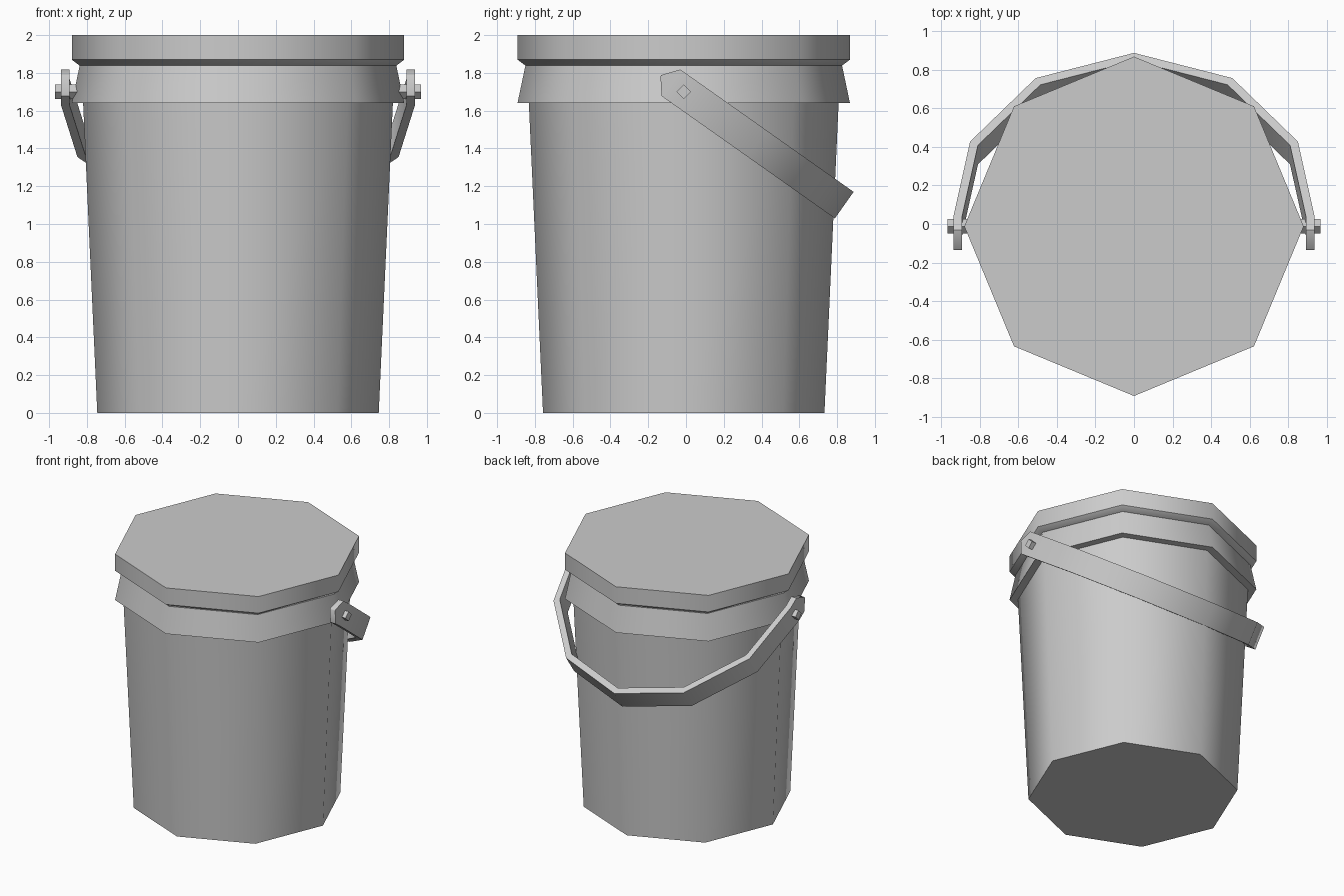
import bpy, bmesh, math
from mathutils import Matrix, Vector

cube = bpy.data.objects.get("Cube")
if cube:
    bpy.data.objects.remove(cube, do_unlink=True)

AXIS_Y = -0.012
PIVOT_Z = 1.70

grey = bpy.data.materials.new("light grey plastic")
grey.use_nodes = True
grey.diffuse_color = (0.6, 0.6, 0.6, 1)
grey.node_tree.nodes["Principled BSDF"].inputs["Base Color"].default_value = (0.6, 0.6, 0.6, 1)


def finish(name, bm, smooth=True):
    bmesh.ops.recalc_face_normals(bm, faces=bm.faces)
    mesh = bpy.data.meshes.new(name)
    bm.to_mesh(mesh)
    bm.free()
    mesh.materials.append(grey)
    ob = bpy.data.objects.new(name, mesh)
    bpy.context.collection.objects.link(ob)
    if smooth:
        bpy.ops.object.select_all(action="DESELECT")
        ob.select_set(True)
        bpy.context.view_layer.objects.active = ob
        bpy.ops.object.shade_smooth_by_angle(angle=math.radians(50))
    return ob


def loft(bm, rings):
    """Skin matching vertex rings and cap both ends."""
    rings = [[bm.verts.new(p) for p in ring] for ring in rings]
    for a, b in zip(rings, rings[1:]):
        n = len(a)
        for i in range(n):
            j = (i + 1) % n
            bm.faces.new((a[i], a[j], b[j], b[i]))
    bm.faces.new(rings[0])
    bm.faces.new(rings[-1])


def turned(name, profile, sides=8):
    bm = bmesh.new()
    angles = [math.tau * i / sides for i in range(sides)]
    loft(bm, [[(r * math.cos(a), AXIS_Y + r * math.sin(a), z) for a in angles]
              for r, z in profile])
    return finish(name, bm)


# Octagonal pail: tapered wall, flared skirt, undercut and lid
turned("pail_with_lid", [(0.745, 0), (0.82, 1.64), (0.88, 1.64),
                         (0.838, 1.84), (0.84, 1.84), (0.88, 1.87), (0.88, 2.0)])

# Handle: faceted strap lying in a plane that slopes down to the back
along = Vector((0, 0.817, -0.577))
across = Vector((0, 0.577, 0.817))
pivot = Vector((0, AXIS_Y, PIVOT_Z))
# Half path: x, distance from pivot, half width
half = [(0.937, -0.148, 0.004), (0.937, -0.083, 0.086), (0.937, 0.0, 0.086),
        (0.85, 0.477, 0.086), (0.51, 0.88, 0.086)]
path = half + [(0, 1.04, 0.086)] + [(-x, t, w) for x, t, w in reversed(half)]
rings = []
for x, t, w in path:
    k = 0.952
    outer = pivot + Vector((x, 0, 0)) + along * t
    inner = pivot + Vector((x * k, 0, 0)) + along * (t * k if t > 0 else t)
    rings.append([outer + across * w, outer - across * w,
                  inner - across * w, inner + across * w])
bm = bmesh.new()
loft(bm, rings)
finish("handle", bm)

# Square hinge pins set on their corners
for side, name in ((1, "left_pin"), (-1, "right_pin")):
    bm = bmesh.new()
    bmesh.ops.create_cone(
        bm, cap_ends=True, segments=4, radius1=0.038, radius2=0.038, depth=0.13,
        matrix=Matrix.Translation((side * 0.903, AXIS_Y, PIVOT_Z))
        @ Matrix.Rotation(math.pi / 2, 4, "Y"))
    finish(name, bm, smooth=False)
